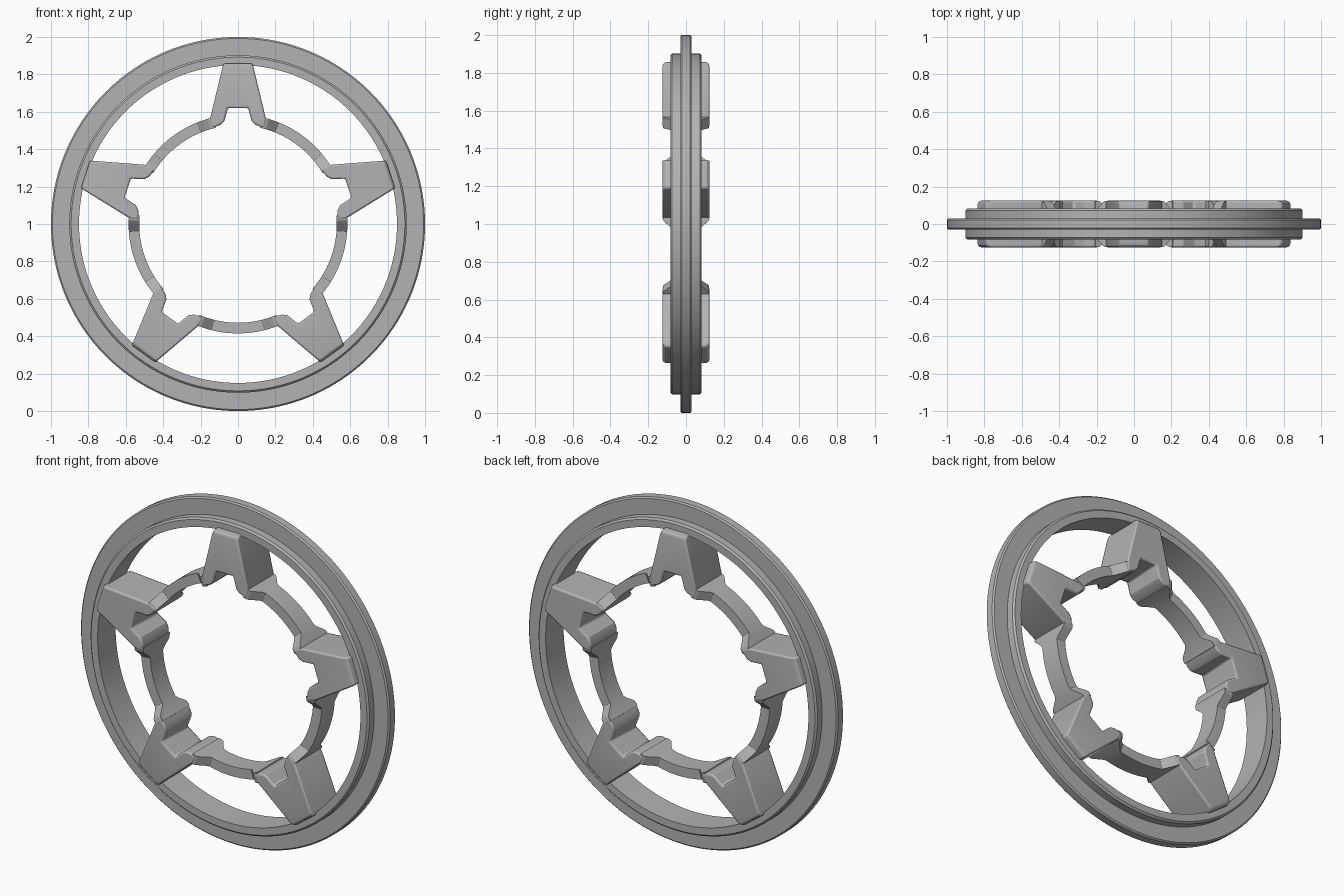
import bpy, bmesh, math
from mathutils import Matrix, Vector

cube = bpy.data.objects.get("Cube")
if cube:
    bpy.data.objects.remove(cube, do_unlink=True)

SPOKES = 5
STEP = math.tau / SPOKES
CENTRE = Vector((0, 0, 1))

grey = bpy.data.materials.new("plain grey")
grey.use_nodes = True
colour = (0.45, 0.45, 0.45, 1)
grey.diffuse_color = colour
grey.node_tree.nodes["Principled BSDF"].inputs["Base Color"].default_value = colour


def finish(name, bm, turn=0.0, bevel=0.0):
    """Turn a bmesh into a shaded object, rotated about the wheel axis."""
    bmesh.ops.recalc_face_normals(bm, faces=bm.faces)
    bmesh.ops.transform(bm, matrix=Matrix.Rotation(turn, 4, "Y"), verts=bm.verts)
    mesh = bpy.data.meshes.new(name)
    bm.to_mesh(mesh)
    bm.free()
    mesh.materials.append(grey)
    obj = bpy.data.objects.new(name, mesh)
    obj.location = CENTRE
    bpy.context.collection.objects.link(obj)
    if bevel:
        mod = obj.modifiers.new("soft edges", "BEVEL")
        mod.width = bevel
        mod.segments = 2
        mod.limit_method = "ANGLE"
        mod.angle_limit = math.radians(50)
    bpy.ops.object.select_all(action="DESELECT")
    obj.select_set(True)
    bpy.context.view_layer.objects.active = obj
    bpy.ops.object.shade_smooth_by_angle(angle=math.radians(28))
    return obj


def sweep(sections, closed):
    """Join a row of equal cross-sections into a solid."""
    bm = bmesh.new()
    rows = [[bm.verts.new(p) for p in s] for s in sections]
    n = len(rows[0])
    for i in range(len(rows) if closed else len(rows) - 1):
        a, b = rows[i], rows[(i + 1) % len(rows)]
        for j in range(n):
            k = (j + 1) % n
            bm.faces.new((a[j], a[k], b[k], b[j]))
    if not closed:
        bm.faces.new(rows[0])
        bm.faces.new(rows[-1])
    return bm


def at(angle, radius, y):
    return Vector((radius * math.sin(angle), y, radius * math.cos(angle)))


# Stepped outer rim with a thin flange
half = [(0.85, 0.083), (0.892, 0.083), (0.902, 0.073), (0.902, 0.03), (0.992, 0.03), (1.0, 0.022)]
profile = half + [(r, -y) for r, y in reversed(half)]
SEG = 160
finish("outer_rim", sweep([[at(math.tau * i / SEG, r, y) for r, y in profile]
                           for i in range(SEG)], True))

# Spoke outline: tapered tip, two feet and an open notch
side = [(0.078, 0.858), (0.15, 0.56), (0.142, 0.512), (0.094, 0.53), (0.073, 0.55), (0.054, 0.62)]
outline = side + [(-x, z) for x, z in reversed(side)]
DEPTH = 0.125


def spoke():
    bm = sweep([[Vector((x, y, z)) for x, z in outline] for y in (-DEPTH, DEPTH)], False)
    tip = [e for e in bm.edges
           if all(v.co.z > 0.85 for v in e.verts) and abs(e.verts[0].co.y - e.verts[1].co.y) < 0.01]
    bmesh.ops.bevel(bm, geom=tip, offset=0.026, segments=3, profile=0.5, affect="EDGES")
    return bm


# Hub ring section between two spokes, thick at the feet and thin in the middle
def ring_section():
    ramp = [(13, 0.122), (15.5, 0.122), (16.5, 0.117), (20.5, 0.07), (22, 0.06)]
    thin = [(22 + 28 * i / 14, 0.06) for i in range(1, 14)]
    stations = ramp + thin + [(72 - a, h) for a, h in reversed(ramp)]
    sections = []
    for degrees, h in stations:
        a = math.radians(degrees)
        sections.append([at(a, 0.528, -h), at(a, 0.585, -h), at(a, 0.585, h), at(a, 0.528, h)])
    return sweep(sections, False)


for i in range(SPOKES):
    finish(f"spoke_{i + 1}", spoke(), i * STEP, bevel=0.009)
    finish(f"hub_ring_section_{i + 1}", ring_section(), i * STEP)
